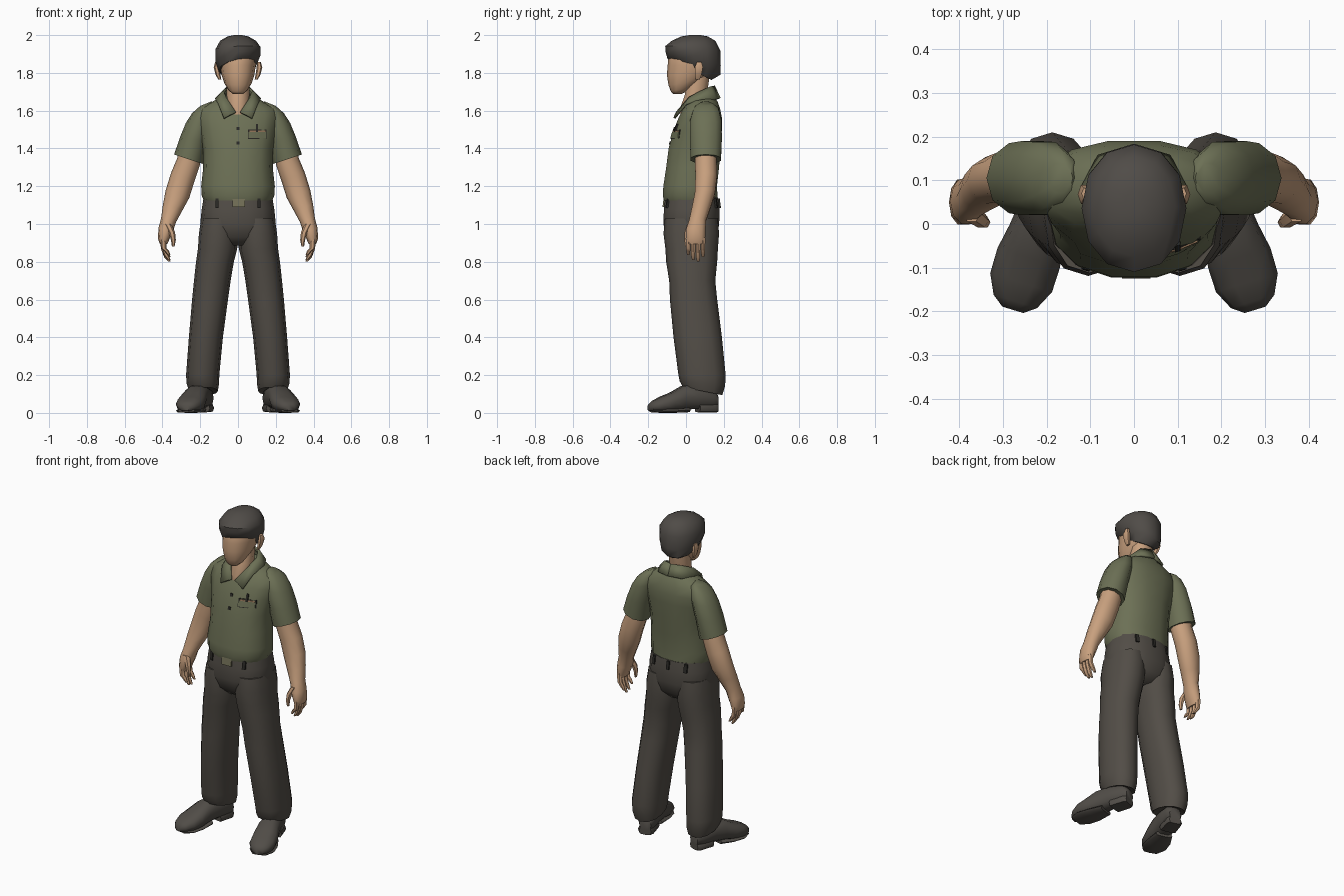
import bpy, bmesh, math
from mathutils import Matrix, Vector
from mathutils.bvhtree import BVHTree


def material(name, r, g, b):
    m = bpy.data.materials.new(name)
    m.diffuse_color = (r, g, b, 1)
    return m


SHIRT = material("olive_shirt", 0.150, 0.162, 0.091)
TROUSER = material("charcoal_cloth", 0.084, 0.074, 0.062)
HAIR = material("dark_hair", 0.080, 0.072, 0.064)
SKIN = material("skin", 0.578, 0.352, 0.209)
SHOE = material("shoe_leather", 0.082, 0.074, 0.064)
DARK = material("dark_trim", 0.022, 0.021, 0.018)
BRASS = material("dull_buckle", 0.17, 0.16, 0.095)
TAN = material("tan_edge", 0.30, 0.18, 0.10)


def finish(name, bm, mat, mirror=False, angle=50):
    if mirror:
        geo = bmesh.ops.duplicate(bm, geom=bm.verts[:] + bm.edges[:] + bm.faces[:])["geom"]
        for v in geo:
            if isinstance(v, bmesh.types.BMVert):
                v.co.x *= -1
    bmesh.ops.recalc_face_normals(bm, faces=bm.faces[:])
    me = bpy.data.meshes.new(name)
    bm.to_mesh(me)
    bm.free()
    ob = bpy.data.objects.new(name, me)
    bpy.context.collection.objects.link(ob)
    me.materials.append(mat)
    bpy.ops.object.select_all(action='DESELECT')
    ob.select_set(True)
    bpy.context.view_layer.objects.active = ob
    bpy.ops.object.shade_smooth_by_angle(angle=math.radians(angle))
    return ob


def add_loft(bm, rings, n=12, p=2.2, matrix=None):
    """Each ring: centre x, y, z, radius x, radius y, slope along x, slope along y."""
    loops = []
    for r in rings:
        cx, cy, cz, rx, ry, sx, sy = (tuple(r) + (0, 0))[:7]
        loop = []
        for i in range(n):
            a = 2 * math.pi * i / n
            c, s = math.cos(a), math.sin(a)
            dx = rx * math.copysign(abs(c) ** (2 / p), c)
            dy = ry * math.copysign(abs(s) ** (2 / p), s)
            co = Vector((cx + dx, cy + dy, cz + sx * dx + sy * dy))
            loop.append(bm.verts.new(matrix @ co if matrix else co))
        loops.append(loop)
    for a, b in zip(loops, loops[1:]):
        for i in range(n):
            j = (i + 1) % n
            bm.faces.new((a[i], a[j], b[j], b[i]))
    bm.faces.new(loops[0])
    bm.faces.new(loops[-1])


def loft(name, rings, mat, n=12, p=2.2, mirror=False, matrix=None):
    bm = bmesh.new()
    add_loft(bm, rings, n, p, matrix)
    return finish(name, bm, mat, mirror)


def plate(name, base, x0, x1, z0, z1, mat, lift=0.005, side=-1, mirror=False):
    """Thin patch laid on the front (side -1) or back (side 1) of a base part."""
    me = base.data
    tree = BVHTree.FromPolygons([v.co for v in me.vertices], [f.vertices[:] for f in me.polygons])
    bm = bmesh.new()
    rows = []
    for z in (z0, z1):
        pair = []
        for x in (x0, (x0 + x1) / 2, x1):
            y = tree.ray_cast(Vector((x, side, z)), Vector((0, -side, 0)))[0].y
            pair.append([bm.verts.new((x, y + side * d, z)) for d in (lift, -0.003)])
        rows.append(pair)
    lo, hi = rows
    for i in range(2):
        bm.faces.new((lo[i][0], lo[i + 1][0], hi[i + 1][0], hi[i][0]))
        for r in rows:
            bm.faces.new((r[i][0], r[i + 1][0], r[i + 1][1], r[i][1]))
    for i in (0, 2):
        bm.faces.new((lo[i][0], hi[i][0], hi[i][1], lo[i][1]))
    return finish(name, bm, mat, mirror, 30)


# Shirt body, sleeves
shirt = loft("shirt_body", [
    (0, .025, 1.125, .182, .145), (0, .022, 1.15, .192, .148), (0, .022, 1.20, .195, .145),
    (0, .035, 1.30, .184, .143), (0, .045, 1.40, .186, .140), (0, .063, 1.50, .205, .130),
    (0, .075, 1.56, .215, .118), (0, .083, 1.61, .205, .100), (0, .088, 1.645, .14, .082),
    (0, .09, 1.68, .08, .06)], SHIRT, 14, 2.3)
loft("sleeves", [
    (.262, .105, 1.345, .064, .072, .33), (.262, .105, 1.343, .076, .084, .33),
    (.235, .105, 1.45, .073, .089, .1), (.203, .105, 1.55, .073, .087, -.2),
    (.185, .105, 1.61, .058, .07, -.4), (.17, .105, 1.637, .03, .035, -.4)], SHIRT, 10, 2.1, True)

# Folded collar: inner and outer edge swept from nape to tip
inner = [(0, .148, 1.73), (.055, .125, 1.725), (.073, .075, 1.70), (.062, .02, 1.67), (.012, -.047, 1.592)]
outer = [(0, .178, 1.665), (.08, .155, 1.66), (.118, .085, 1.66), (.105, .0, 1.635), (.075, -.062, 1.56)]
bm = bmesh.new()
a, b = [[bm.verts.new(p) for p in edge] for edge in (inner, outer)]
for i in range(4):
    bm.faces.new((a[i], b[i], b[i + 1], a[i + 1]))
collar = finish("collar", bm, SHIRT, True)
mod = collar.modifiers.new("thickness", 'SOLIDIFY')
mod.thickness = 0.012
mod.offset = 0

# Buttons, chest pocket and its contents
for i, z in enumerate((1.505, 1.43)):
    plate("button_%d" % (i + 1), shirt, -.008, .008, z - .008, z + .008, DARK)
plate("pocket_edge", shirt, .052, .152, 1.45, 1.50, DARK, .004)
plate("pocket", shirt, .056, .148, 1.455, 1.488, SHIRT, .007)
plate("pocket_lip", shirt, .062, .145, 1.488, 1.496, TAN, .007)
plate("pen", shirt, .094, .106, 1.488, 1.53, DARK, .009)

# Trousers
hips = loft("trouser_hips", [
    (0, .03, 1.14, .182, .142), (0, .03, 1.08, .192, .15), (0, .028, 1.0, .2, .151),
    (0, .03, .93, .17, .135), (0, .03, .885, .07, .09)], TROUSER, 14, 2.4)
loft("trouser_legs", [
    (.102, .028, 1.03, .092, .14), (.105, .028, .95, .102, .147), (.108, .03, .87, .104, .139),
    (.122, .03, .80, .1, .135), (.136, .033, .70, .097, .122), (.148, .04, .60, .095, .125),
    (.170, .062, .40, .09, .128), (.187, .085, .20, .088, .125), (.186, .087, .155, .086, .12, 0, -.1),
    (.183, .088, .115, .076, .104, 0, -.2), (.183, .088, .125, .06, .08, 0, -.2)],
    TROUSER, 12, 2.3, True)

# Belt buckle and loops
plate("belt_buckle", hips, -.028, .038, 1.09, 1.135, BRASS, .009)
plate("front_belt_loops", hips, .102, .12, 1.085, 1.135, DARK, .009, -1, True)
plate("back_belt_loops", hips, .10, .118, 1.085, 1.135, DARK, .009, 1, True)
plate("back_centre_loop", hips, -.009, .009, 1.085, 1.135, DARK, .009, 1)

# Shoes: sections from heel to toe, turned outward
turn = (Matrix.Translation((.168, .162, 0)) @ Matrix.Rotation(math.radians(17), 4, 'Z')
        @ Matrix.Rotation(math.radians(90), 4, 'X'))
loft("shoe_uppers", [
    (0, .065, 0, .035, .035), (0, .078, .03, .05, .056), (0, .085, .12, .056, .066),
    (0, .079, .19, .064, .066), (0, .058, .25, .075, .052), (0, .045, .31, .074, .041),
    (0, .035, .355, .052, .028), (0, .028, .375, .025, .017)], SHOE, 10, 2.5, True, turn)
loft("shoe_heels", [(0, .025, .0, .036, .022), (0, .025, .02, .05, .022),
                    (0, .025, .105, .052, .022)], SHOE, 8, 4, True, turn)
loft("shoe_soles", [(0, .016, .16, .05, .013), (0, .011, .24, .071, .011),
                    (0, .011, .31, .073, .011), (0, .013, .36, .045, .01)], SHOE, 8, 4, True, turn)

# Arms and hands
loft("arms", [
    (.25, .105, 1.42, .055, .058, .3), (.262, .105, 1.33, .060, .06, .3),
    (.292, .107, 1.25, .062, .060, .35), (.320, .100, 1.16, .062, .056, .35),
    (.345, .082, 1.09, .052, .052, .3), (.368, .062, 1.02, .039, .047, .3),
    (.382, .052, .97, .039, .054, .2), (.394, .05, .92, .030, .054, .1),
    (.394, .05, .895, .02, .048)], SKIN, 10, 2.1, True)
bm = bmesh.new()
for y, tip in ((.012, .835), (.038, .81), (.064, .802), (.09, .825)):
    add_loft(bm, [(.397, y, .925, .016, .014), (.393, y, .87, .015, .0135),
                  (.378, y, tip + .022, .013, .012), (.364, y, tip, .007, .007)], 6, 2)
add_loft(bm, [(.372, .025, 1.0, .02, .022), (.350, .008, .955, .017, .018),
              (.342, .004, .915, .013, .014), (.343, .004, .88, .007, .008)], 6, 2)
finish("fingers", bm, SKIN, True)

# Neck, head and ears
loft("neck", [(0, .03, 1.55, .05, .06), (0, .03, 1.61, .06, .066),
              (0, .052, 1.68, .062, .062), (0, .065, 1.78, .062, .062)], SKIN, 10, 2)
loft("head", [
    (0, -.045, 1.688, .028, .022), (0, -.025, 1.71, .052, .055, 0, .15),
    (0, -.005, 1.745, .072, .088, 0, .1), (0, .015, 1.79, .087, .116),
    (0, .033, 1.84, .094, .13), (0, .035, 1.90, .098, .128), (0, .035, 1.95, .07, .09)],
    SKIN, 12, 2.1)
loft("ears", [(.096, .062, 1.765, .008, .012), (.106, .065, 1.79, .013, .02),
              (.114, .068, 1.83, .015, .025), (.11, .07, 1.858, .01, .014)], SKIN, 6, 2, True)

# Swept hair cap: lower at the nape and on one side of the fringe
loft("hair", [
    (0, .06, 1.80, .08, .075, 0, -.5), (0, .042, 1.832, .103, .14, .2, -.3),
    (0, .038, 1.875, .119, .146, .15, -.25), (0, .036, 1.93, .120, .146, .05, -.08),
    (0, .04, 1.97, .095, .115), (0, .045, 1.993, .055, .07), (0, .048, 2.0, .02, .03)],
    HAIR, 12, 2.1)
